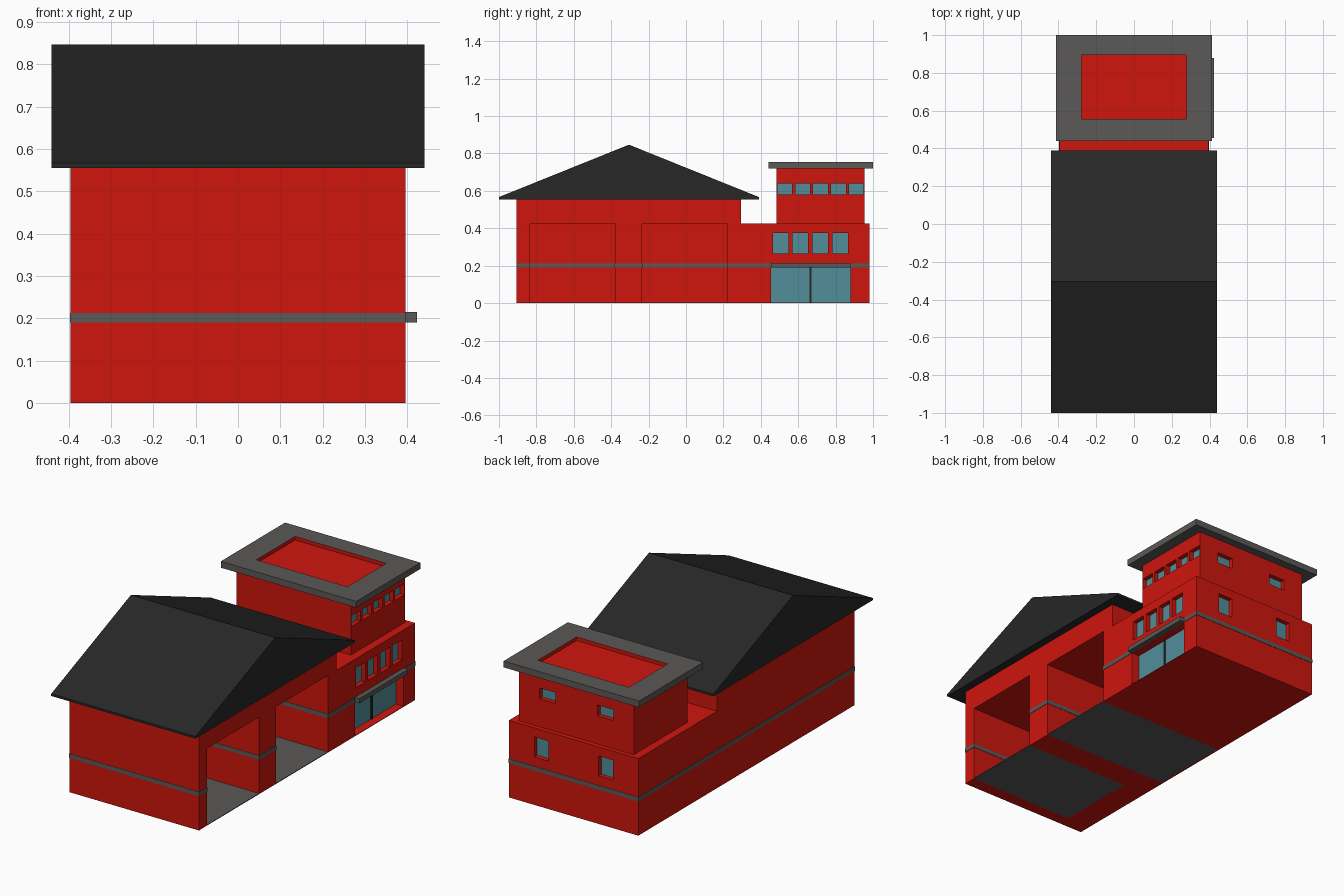
import bpy, bmesh

if "Cube" in bpy.data.objects:
    bpy.data.objects.remove(bpy.data.objects["Cube"])


def mat(name, c):
    m = bpy.data.materials.new(name)
    m.diffuse_color = (*c, 1)
    m.use_nodes = True
    m.node_tree.nodes["Principled BSDF"].inputs["Base Color"].default_value = m.diffuse_color
    return m


RED = mat("red_wall", (0.62, 0.008, 0.004))
GREY = mat("grey_trim", (0.105, 0.1, 0.095))
BLACK = mat("dark_roof", (0.02, 0.02, 0.02))
GLASS = mat("glass", (0.085, 0.27, 0.32))


def finish(name, bm, *mats):
    bmesh.ops.recalc_face_normals(bm, faces=bm.faces)
    me = bpy.data.meshes.new(name)
    bm.to_mesh(me)
    bm.free()
    for m in mats:
        me.materials.append(m)
    ob = bpy.data.objects.new(name, me)
    bpy.context.collection.objects.link(ob)
    return ob


def box(name, x, y, z, m):
    bm = bmesh.new()
    bmesh.ops.create_cube(bm, size=1)
    for v in bm.verts:
        v.co = [r[0] if c < 0 else r[1] for c, r in zip(v.co, (x, y, z))]
    return finish(name, bm, m)


def extrude_x(name, profile, x0, x1, m):
    # extrude a (y, z) profile along x
    bm = bmesh.new()
    f = bm.faces.new([bm.verts.new((x0, y, z)) for y, z in profile])
    new = bmesh.ops.extrude_face_region(bm, geom=[f])["geom"]
    bmesh.ops.translate(bm, vec=(x1 - x0, 0, 0),
                        verts=[v for v in new if isinstance(v, bmesh.types.BMVert)])
    return finish(name, bm, m)


def cut(ob, x, y, z):
    c = box("cutter", x, y, z, RED)
    c.hide_render = True
    mod = ob.modifiers.new("cut", "BOOLEAN")
    mod.operation, mod.solver, mod.object = "DIFFERENCE", "EXACT", c
    bpy.context.view_layer.objects.active = ob
    bpy.ops.object.modifier_apply(modifier=mod.name)
    bpy.data.objects.remove(c)


# Main walls: tall garage stepping down to the low wing, and the tower
walls = extrude_x("main_walls", [(-0.905, 0), (0.98, 0), (0.98, 0.425), (0.295, 0.425),
                                 (0.295, 0.555), (-0.905, 0.555)], -0.395, 0.395, RED)
tower = box("tower_walls", (-0.35, 0.35), (0.485, 0.955), (0.425, 0.72), RED)

# Grey band around the building
band = box("wall_band", (-0.397, 0.397), (-0.907, 0.982), (0.19, 0.213), GREY)

# Garage bays: (back x, y start, y end)
for i, (xb, y0, y1) in enumerate([(-0.25, -0.835, -0.38), (-0.385, -0.235, 0.22)]):
    cut(walls, (xb, 0.5), (y0, y1), (-0.1, 0.425))
    cut(band, (xb + 0.002, 0.5), (y0 + 0.002, y1 - 0.002), (0.1, 0.3))
    box(f"bay_floor_{i}", (xb, 0.395), (y0, y1), (0, 0.004), GREY)

# Entrance with glass doors, divider and canopy
cut(walls, (0.345, 0.5), (0.455, 0.88), (0.003, 0.19))
cut(band, (0.345, 0.5), (0.455, 0.88), (0.1, 0.19))
box("door_glass", (0.335, 0.348), (0.455, 0.88), (0.003, 0.19), GLASS)
box("door_divider", (0.34, 0.352), (0.66, 0.672), (0.003, 0.19), BLACK)
box("canopy", (0.34, 0.423), (0.455, 0.88), (0.19, 0.215), GREY)


# Recessed windows on the right side and the back
def side_window(ob, name, face, y, z):
    cut(ob, (face - 0.03, face + 0.1), y, z)
    box(name, (face - 0.04, face - 0.025), y, z, GLASS)


def back_window(ob, name, face, x, z):
    cut(ob, x, (face - 0.03, face + 0.1), z)
    box(name, x, (face - 0.04, face - 0.025), z, GLASS)


for i in range(4):
    y = 0.464 + i * 0.106
    side_window(walls, f"lower_window_{i}", 0.395, (y, y + 0.083), (0.265, 0.375))
for i in range(5):
    y = 0.489 + i * 0.0955
    side_window(tower, f"upper_window_{i}", 0.35, (y, y + 0.079), (0.58, 0.64))
for i, s in enumerate((-1, 1)):
    back_window(walls, f"back_lower_window_{i}", 0.98,
                sorted((s * 0.152, s * 0.24)), (0.265, 0.375))
    back_window(tower, f"back_upper_window_{i}", 0.955,
                sorted((s * 0.128, s * 0.225)), (0.58, 0.64))

# Garage gable roof
extrude_x("gable_roof", [(-1, 0.555), (0.39, 0.555), (0.39, 0.567), (-0.305, 0.847),
                         (-1, 0.567)], -0.44, 0.44, BLACK)

# Tower roof slab with a red sunken panel
slab = box("tower_roof", (-0.413, 0.413), (0.44, 1.0), (0.72, 0.755), GREY)
cut(slab, (-0.278, 0.278), (0.557, 0.895), (0.735, 0.9))
slab.data.materials.clear()
slab.data.materials.append(GREY)
slab.data.materials.append(RED)
for p in slab.data.polygons:
    c = p.center
    inside = abs(c.x) < 0.279 and 0.556 < c.y < 0.896 and 0.734 < c.z < 0.754
    p.material_index = 1 if inside else 0
